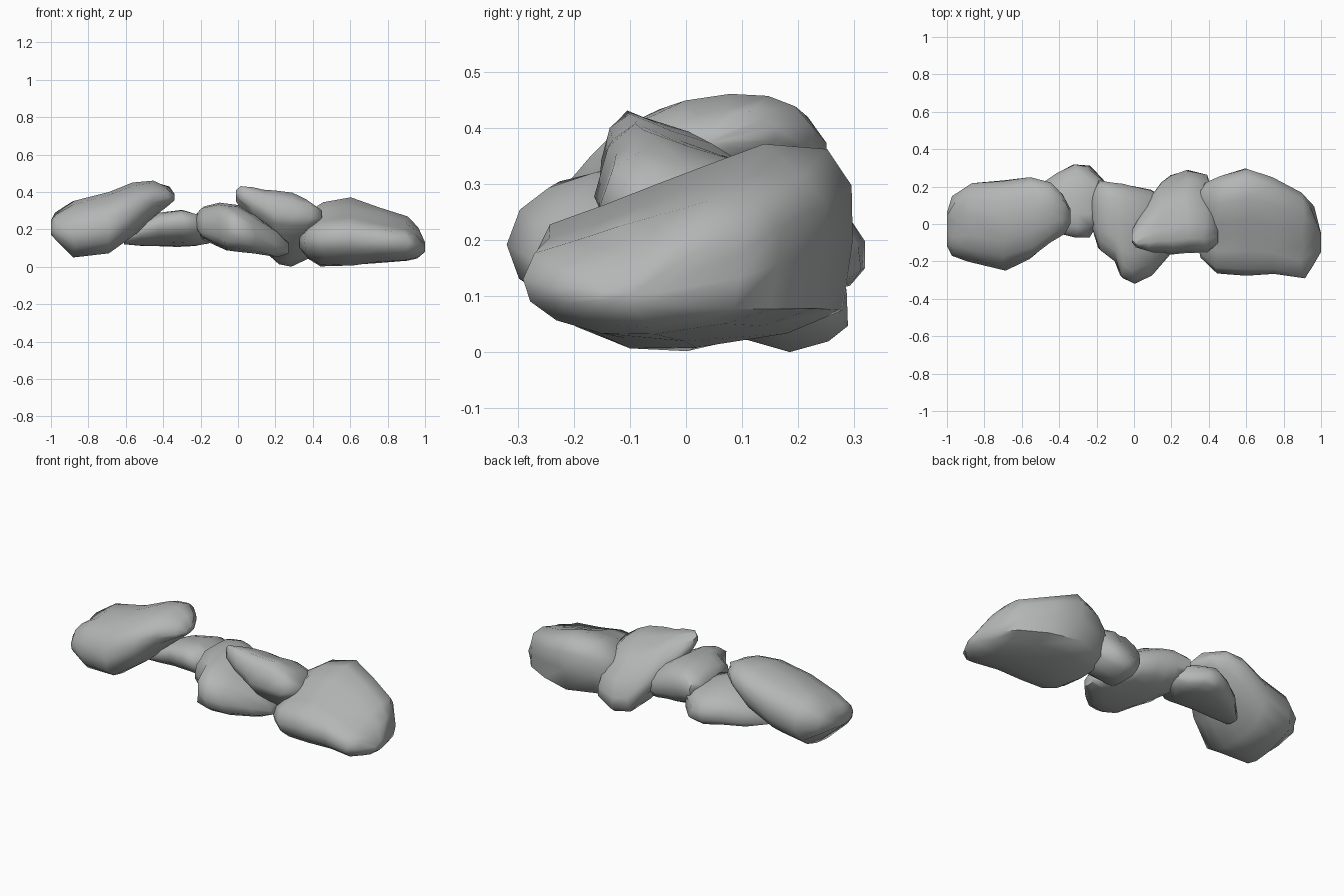
import bpy, bmesh, math, random

if "Cube" in bpy.data.objects:
    bpy.data.objects.remove(bpy.data.objects["Cube"])

stone = bpy.data.materials.new("stone_grey")
stone.diffuse_color = (0.45, 0.47, 0.46, 1)
stone.use_nodes = True
stone.node_tree.nodes["Principled BSDF"].inputs["Base Color"].default_value = stone.diffuse_color


def power(v, e):
    return math.copysign(abs(v) ** e, v)


def slanted(tilt, boxy, sides=15):
    """Rounded section whose middle line climbs towards the back."""
    pts = []
    for i in range(sides):
        a = 2 * math.pi * (i + 0.5) / sides
        c, s = power(math.cos(a), boxy), power(math.sin(a), boxy)
        pts.append((c, s + tilt * c))
    return pts


def rock(name, section, stations, seed):
    """Loft one section shape; station = x, y min, y max, z min, z max."""
    rng = random.Random(seed)
    ys, zs = [p[0] for p in section], [p[1] for p in section]
    shape = [((y - min(ys)) / (max(ys) - min(ys)),
              (z - min(zs)) / (max(zs) - min(zs))) for y, z in section]
    bm = bmesh.new()
    rings = []
    for k, (x, y0, y1, z0, z1) in enumerate(stations):
        inner = 0 < k < len(stations) - 1
        ring = []
        for u, v in shape:
            j = rng.uniform(-0.02, 0.02)
            u, v = u - (u - .5) * j, v - (v - .5) * j
            dx = rng.uniform(-0.015, 0.015) if inner else 0
            ring.append(bm.verts.new((x + dx, y0 + (y1 - y0) * u,
                                      max(0, z0 + (z1 - z0) * v))))
        rings.append(ring)
    for a, b in zip(rings, rings[1:]):
        for i in range(len(shape)):
            n = (i + 1) % len(shape)
            bm.faces.new((a[i], a[n], b[n], b[i]))
    caps = [bm.faces.new(rings[0]), bm.faces.new(rings[-1])]
    bmesh.ops.poke(bm, faces=caps)
    bmesh.ops.recalc_face_normals(bm, faces=bm.faces)
    me = bpy.data.meshes.new(name)
    bm.to_mesh(me)
    bm.free()
    me.materials.append(stone)
    ob = bpy.data.objects.new(name, me)
    bpy.context.collection.objects.link(ob)
    bpy.ops.object.select_all(action='DESELECT')
    ob.select_set(True)
    bpy.context.view_layer.objects.active = ob
    bpy.ops.object.shade_smooth_by_angle(angle=math.radians(60))
    return ob


# large left boulder, rising to the right
rock("left_boulder", slanted(0.2, 0.9), [
    (-1.00, -.12, .06, .17, .25), (-.965, -.17, .15, .13, .29),
    (-.88, -.20, .22, .05, .355), (-.70, -.25, .23, .07, .40),
    (-.55, -.19, .25, .18, .45), (-.45, -.11, .22, .27, .46),
    (-.38, -.05, .16, .33, .43), (-.34, .00, .08, .355, .39)], 1)

# low stone tucked under the left boulder
rock("low_stone", slanted(-0.35, 0.85), [
    (-.61, .01, .11, .12, .165), (-.52, -.03, .21, .11, .24),
    (-.42, -.05, .27, .11, .29), (-.31, -.07, .32, .105, .305),
    (-.24, -.07, .31, .11, .285), (-.17, .02, .24, .12, .275),
    (-.12, .08, .18, .16, .22)], 2)

# central stone, pushed towards the front
rock("middle_stone", slanted(0.1, 0.78), [
    (-.225, -.02, .15, .20, .28), (-.19, -.14, .23, .15, .32),
    (-.11, -.20, .22, .11, .345), (-.06, -.29, .21, .085, .34),
    (0, -.315, .20, .08, .33), (.09, -.275, .18, .07, .285),
    (.20, -.15, .10, .05, .21), (.27, -.08, .02, .07, .13)], 3)

# slab leaning backwards between centre and right
lean = [(-.155, .29), (-.13, .385), (-.08, .43), (0, .40), (.08, .375),
        (.16, .32), (.24, .21), (.285, .12), (.285, .05), (.25, .02),
        (.18, 0), (.08, .03), (0, .10), (-.08, .18), (-.14, .24)]
rock("leaning_stone", lean, [
    (-.01, -.10, -.03, .35, .41), (.02, -.13, .02, .28, .43),
    (.09, -.15, .14, .17, .425), (.15, -.155, .22, .09, .415),
    (.21, -.16, .26, .01, .405), (.28, -.15, .29, .00, .395),
    (.38, -.15, .26, .05, .36), (.45, -.10, .08, .17, .30)], 4)

# large right boulder, higher and blunter at the back
blunt = [(-.30, .16), (-.27, .23), (-.17, .265), (-.08, .30), (0, .33),
         (.12, .37), (.24, .365), (.285, .30), (.28, .20), (.26, .08),
         (.16, .04), (0, .01), (-.12, .015), (-.22, .05), (-.28, .10)]
rock("right_boulder", blunt, [
    (.33, -.06, .14, .10, .20), (.37, -.18, .22, .04, .28),
    (.45, -.26, .25, .005, .345), (.60, -.275, .30, .005, .37),
    (.75, -.27, .25, .02, .32), (.90, -.295, .17, .03, .27),
    (.95, -.23, .10, .045, .21), (1.0, -.15, -.05, .08, .13)], 5)
